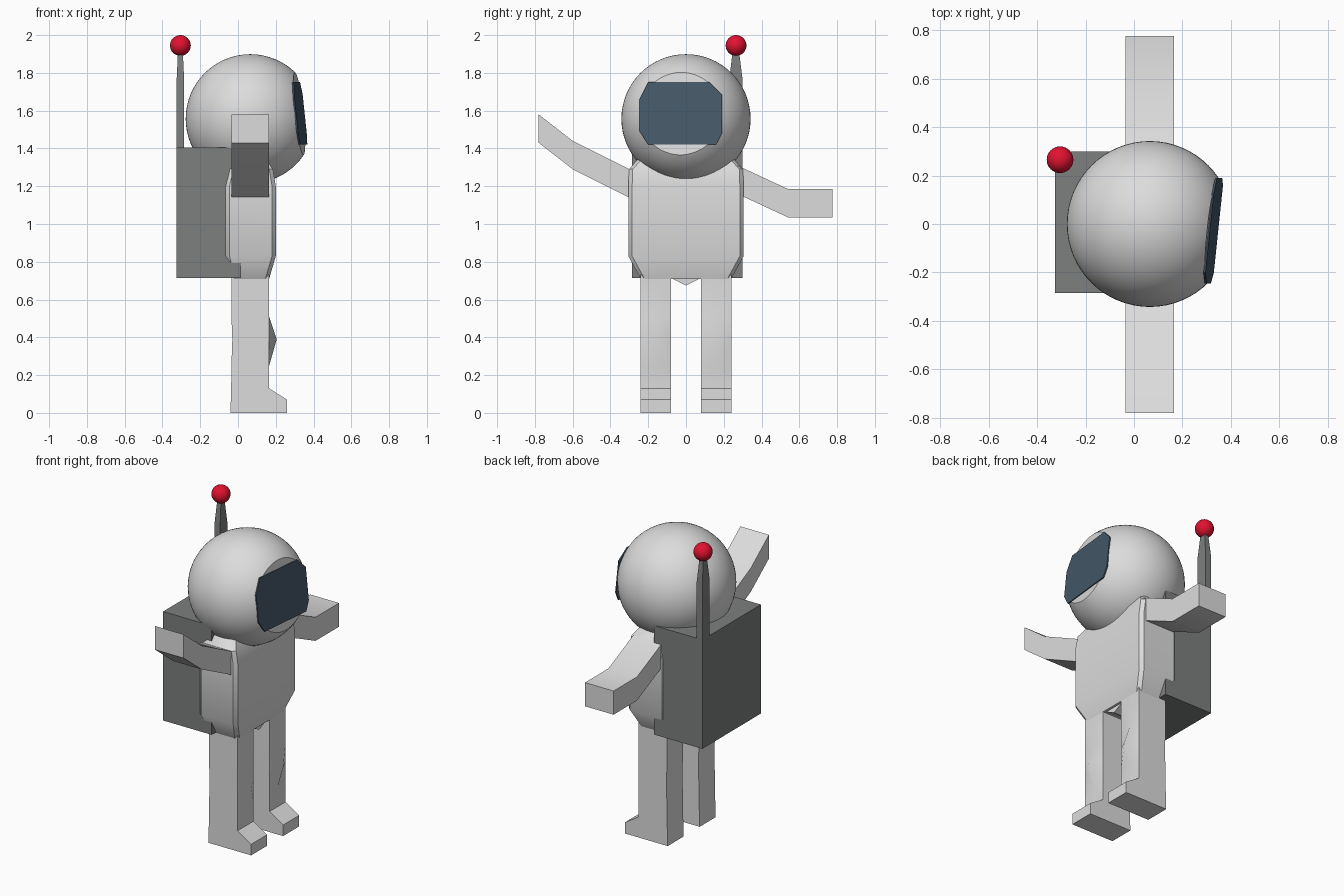
import bpy, bmesh, math
from mathutils import Vector

if "Cube" in bpy.data.objects:
    bpy.data.objects.remove(bpy.data.objects["Cube"])

def material(name, rgb):
    m = bpy.data.materials.new(name)
    m.diffuse_color = (*rgb, 1)
    m.use_nodes = True
    m.node_tree.nodes["Principled BSDF"].inputs["Base Color"].default_value = m.diffuse_color
    return m

SUIT = material("suit light grey", (0.72, 0.72, 0.72))
PACK = material("pack grey", (0.20, 0.215, 0.21))
VISOR = material("visor dark blue", (0.06, 0.10, 0.14))
RED = material("beacon red", (0.75, 0.006, 0.03))

def finish(name, bm, mat, angle=0):
    bmesh.ops.recalc_face_normals(bm, faces=bm.faces[:])
    me = bpy.data.meshes.new(name)
    bm.to_mesh(me)
    bm.free()
    me.materials.append(mat)
    ob = bpy.data.objects.new(name, me)
    bpy.context.collection.objects.link(ob)
    if angle:
        bpy.ops.object.select_all(action='DESELECT')
        ob.select_set(True)
        bpy.context.view_layer.objects.active = ob
        bpy.ops.object.shade_smooth_by_angle(angle=math.radians(angle))
    return ob

def loft(name, rings, mat, angle=0):
    """Skin a list of closed rings and cap both ends."""
    bm = bmesh.new()
    vs = [[bm.verts.new(p) for p in r] for r in rings]
    n = len(vs[0])
    for a, b in zip(vs, vs[1:]):
        for i in range(n):
            j = (i + 1) % n
            bm.faces.new((a[i], a[j], b[j], b[i]))
    bm.faces.new(vs[0])
    bm.faces.new(vs[-1])
    return finish(name, bm, mat, angle)

def rect(x0, x1, y0, y1, z):
    return [(x0, y0, z), (x1, y0, z), (x1, y1, z), (x0, y1, z)]

# torso: tapered, with a chest, shoulders and hips
def torso_ring(z, x0, x1, h):
    c = 0.02
    return [(x0, -h + c, z), (x0 + c, -h, z), (x1 - c, -h, z), (x1, -h + c, z),
            (x1, h - c, z), (x1 - c, h, z), (x0 + c, h, z), (x0, h - c, z)]

loft("torso", [torso_ring(*r) for r in (
    (0.71, -0.035, 0.165, 0.24), (0.83, -0.065, 0.20, 0.305),
    (1.20, -0.065, 0.20, 0.305), (1.29, -0.045, 0.185, 0.302),
    (1.36, -0.01, 0.14, 0.24))], SUIT, 35)

# crotch wedge between the legs
loft("crotch", [[(x, -0.09, 0.72), (x, 0, 0.675), (x, 0.09, 0.72)]
                for x in (-0.02, 0.15)], SUIT)

# legs: boot, shin, knee and thigh as rings of back, front and knee-cap points
LEG = ((0.0, -0.04, 0.26, 0.26), (0.07, -0.038, 0.26, 0.26),
       (0.13, -0.036, 0.165, 0.165), (0.25, -0.035, 0.165, 0.165),
       (0.39, -0.03, 0.165, 0.205), (0.51, -0.035, 0.165, 0.165),
       (0.74, -0.035, 0.165, 0.165))
for side, label in ((-1, "right"), (1, "left")):
    loft(label + "_leg", [[(xb, side * 0.08, z), (xf, side * 0.08, z),
                           (xk, side * 0.16, z), (xf, side * 0.24, z),
                           (xb, side * 0.24, z)] for z, xb, xf, xk in LEG], SUIT, 40)

# arms: raised on one side, lowered on the other; (y, lower z)
ARMS = {"right_arm": ((-0.25, 1.115), (-0.60, 1.29), (-0.78, 1.43)),
        "left_arm": ((0.25, 1.17), (0.54, 1.035), (0.775, 1.035))}
for name, path in ARMS.items():
    loft(name, [[(-0.035, y, z), (0.165, y, z), (0.165, y, z + 0.15), (-0.035, y, z + 0.15)]
                for y, z in path], SUIT, 40)

# backpack and antenna mast
loft("backpack", [rect(-0.325, 0.015, -0.285, 0.30, z) for z in (0.715, 1.405)], PACK)
loft("antenna_mast", [rect(-0.305 - a, -0.305 + a, 0.264 - b, 0.264 + b, z)
                      for z, a, b in ((1.39, 0.02, 0.036), (1.76, 0.02, 0.036),
                                      (1.93, 0.012, 0.015))], PACK, 30)

# antenna beacon
def ball(r, centre, u, v):
    bm = bmesh.new()
    bmesh.ops.create_uvsphere(bm, u_segments=u, v_segments=v, radius=r)
    bmesh.ops.translate(bm, vec=centre, verts=bm.verts[:])
    return bm

finish("beacon", ball(0.055, (-0.305, 0.265, 1.945), 32, 16), RED, 60)

# helmet: sphere sliced flat where the visor sits
C = Vector((0.065, 0, 1.557))
N = Vector((1, -0.105, 0.105)).normalized()
P = C + N * 0.262
bm = ball(0.342, C, 64, 32)
bmesh.ops.bisect_plane(bm, geom=bm.verts[:] + bm.edges[:] + bm.faces[:],
                       plane_co=P, plane_no=N, clear_outer=True)
bmesh.ops.holes_fill(bm, edges=[e for e in bm.edges if e.is_boundary])
finish("helmet", bm, SUIT, 25)

# visor: thin eight-sided plate on the slice
OUT = ((-0.245, 1.66), (-0.20, 1.75), (0.125, 1.75), (0.19, 1.685),
       (0.19, 1.48), (0.16, 1.42), (-0.20, 1.42), (-0.245, 1.49))
def on_slice(y, z):
    return Vector((P.x - ((y - P.y) * N.y + (z - P.z) * N.z) / N.x, y, z))
loft("visor", [[on_slice(y, z) + N * t for y, z in OUT] for t in (-0.002, 0.006)], VISOR)
